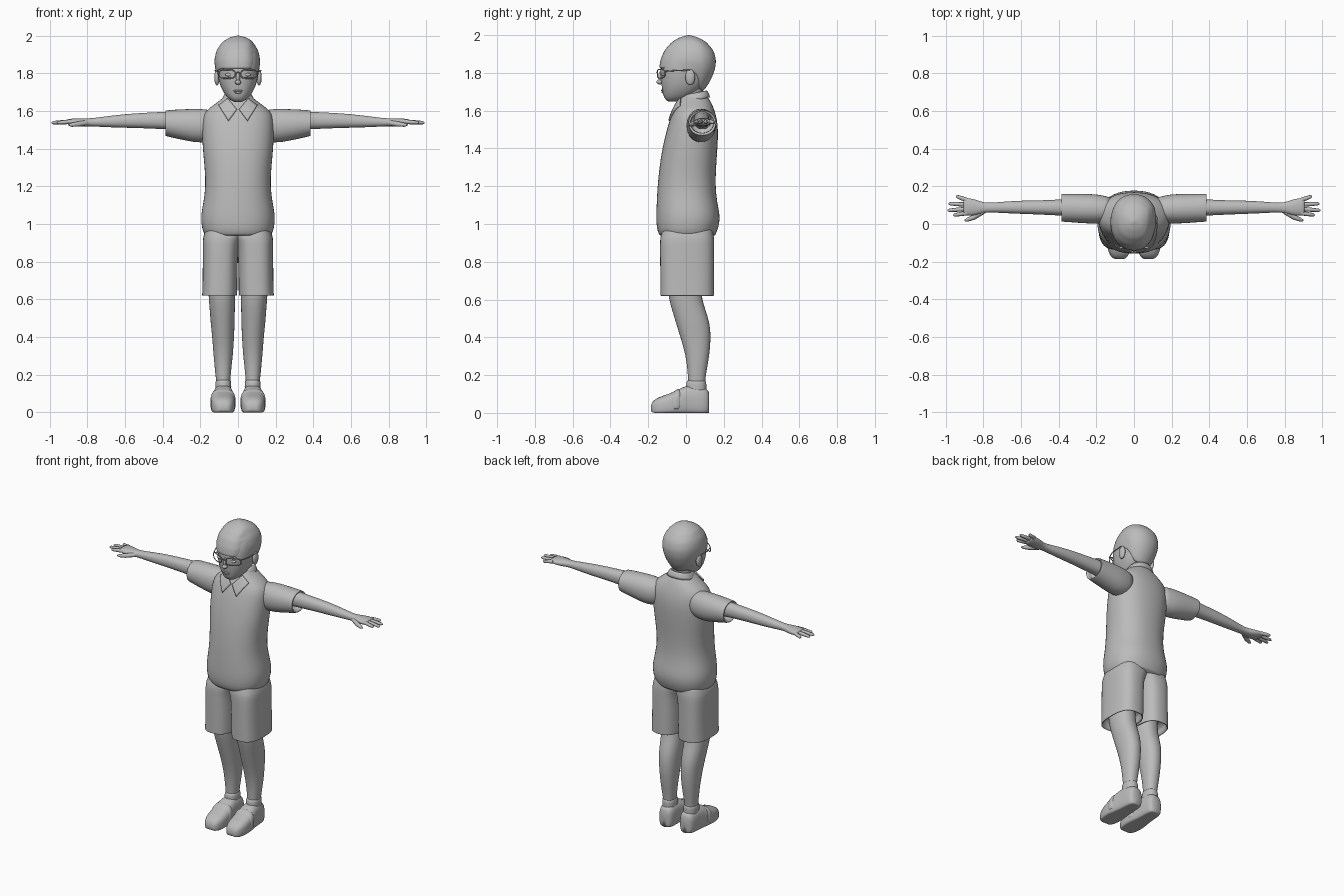
import bpy, bmesh, math
from mathutils import Vector

if "Cube" in bpy.data.objects:
    bpy.data.objects.remove(bpy.data.objects["Cube"], do_unlink=True)

grey = bpy.data.materials.new("plain_grey")
grey.use_nodes = True
colour = (0.5, 0.5, 0.5, 1)
grey.diffuse_color = colour
grey.node_tree.nodes["Principled BSDF"].inputs["Base Color"].default_value = colour
SIDES = 24


def add_object(name, data, mirror=False):
    obj = bpy.data.objects.new(name, data)
    bpy.context.collection.objects.link(obj)
    data.materials.append(grey)
    if mirror:
        obj.modifiers.new("mirror", "MIRROR")
    return obj


def add_mesh(name, bm, mirror=False, subdivide=0):
    bmesh.ops.recalc_face_normals(bm, faces=bm.faces)
    for face in bm.faces:
        face.smooth = True
    mesh = bpy.data.meshes.new(name)
    bm.to_mesh(mesh)
    bm.free()
    obj = add_object(name, mesh, mirror)
    if subdivide:
        obj.modifiers.new("smooth", "SUBSURF").levels = subdivide
        obj.modifiers["smooth"].render_levels = subdivide
    return obj


def oval(angle, low_u, high_u, low_v, high_v, power):
    """Point on a squarish oval that fills the given limits."""
    def soft(value):
        return math.copysign(abs(value) ** (2 / power), value)
    return ((low_u + high_u) / 2 + soft(math.cos(angle)) * (high_u - low_u) / 2,
            (low_v + high_v) / 2 + soft(math.sin(angle)) * (high_v - low_v) / 2)


def angles():
    return [2 * math.pi * i / SIDES for i in range(SIDES)]


def skin_rings(bm, rings, caps=True):
    for a, b in zip(rings, rings[1:]):
        for i in range(SIDES):
            j = (i + 1) % SIDES
            bm.faces.new((a[i], a[j], b[j], b[i]))
    if caps:
        crease = bm.edges.layers.float.new("crease_edge")
        for ring in (rings[0], rings[-1]):
            for edge in bm.faces.new(ring).edges:
                edge[crease] = 1


def loft(name, rows, axis="Z", power=2.2, mirror=False, tilt=0, floor=None):
    """Rows hold the position on the axis, then limits on the other two axes."""
    bm = bmesh.new()
    rings = []
    for t, *limits in rows:
        ring = []
        for angle in angles():
            u, v = oval(angle, *limits, power)
            p = {"X": (t, u, v), "Y": (u, t, v), "Z": (u, v, t + tilt * v)}[axis]
            if floor is not None:
                p = (p[0], p[1], max(p[2], floor))
            ring.append(bm.verts.new(p))
        rings.append(ring)
    skin_rings(bm, rings)
    return add_mesh(name, bm, mirror, 1)


def both(rows):
    return [(z, -half, half, front, back) for z, half, front, back in rows]


def hem(rows, depth, inset):
    """Fold the first row inwards to leave a hollow cuff."""
    t, a, b, c, d = rows[0]
    inner = (a + inset, b - inset, c + inset, d - inset)
    return [(t + depth, *inner), (t, *inner), rows[0]] + rows


def blob(name, place, size, mirror=False, tilt=0):
    bm = bmesh.new()
    bmesh.ops.create_uvsphere(bm, u_segments=20, v_segments=12, radius=1)
    bmesh.ops.scale(bm, vec=size, verts=bm.verts)
    bmesh.ops.translate(bm, vec=place, verts=bm.verts)
    return add_mesh(name, bm, mirror)


def rod(name, points, radii, mirror=False, closed=False):
    curve = bpy.data.curves.new(name, "CURVE")
    curve.dimensions = "3D"
    curve.bevel_depth = 1
    curve.bevel_resolution = 2
    curve.use_fill_caps = True
    spline = curve.splines.new("POLY")
    spline.points.add(len(points) - 1)
    for i, point in enumerate(points):
        spline.points[i].co = (*point, 1)
        spline.points[i].radius = radii[min(i, len(radii) - 1)]
    spline.use_cyclic_u = closed
    spline.use_smooth = True
    return add_object(name, curve, mirror)


# Vest with a bloused hem and sloping shoulders
vest = loft("vest", both([
    (.94, .175, -.14, .155), (.96, .188, -.152, .165), (1, .196, -.158, .178),
    (1.05, .198, -.159, .181), (1.12, .184, -.156, .165), (1.2, .173, -.152, .157),
    (1.3, .178, -.142, .16), (1.4, .189, -.127, .168), (1.5, .193, -.103, .172),
    (1.56, .19, -.084, .164), (1.6, .175, -.067, .152), (1.635, .125, -.049, .139),
    (1.665, .085, -.036, .122), (1.69, .06, -.02, .1)]), power=2.3)

# Short sleeves, bare arms and palms
loft("sleeve", hem([
    (.386, .012, .16, 1.468, 1.602), (.36, .011, .16, 1.46, 1.606),
    (.28, .004, .16, 1.443, 1.61), (.19, .0, .16, 1.425, 1.613),
    (.12, .01, .14, 1.45, 1.6)], -.04, .014), "X", 2.1, mirror=True)
loft("arm", [
    (.3, .04, .135, 1.5, 1.6), (.4, .045, .13, 1.503, 1.595),
    (.5, .05, .125, 1.508, 1.59), (.58, .053, .125, 1.51, 1.585),
    (.68, .057, .12, 1.513, 1.574), (.76, .062, .112, 1.517, 1.563),
    (.8, .059, .114, 1.519, 1.56), (.84, .045, .13, 1.517, 1.562),
    (.88, .044, .138, 1.522, 1.56), (.905, .05, .137, 1.53, 1.555)], "X", mirror=True)

# Fingers and thumbs
fingers = {"index": (.058, .96, .047), "middle": (.08, .99, .072),
           "ring": (.103, .985, .108), "little": (.126, .945, .148)}
for finger, (root, tip_x, tip_y) in fingers.items():
    start, end = Vector((.885, root, 1.543)), Vector((tip_x, tip_y, 1.537))
    rod(finger + "_finger", [start.lerp(end, s) for s in (0, .5, .9, 1)],
        [.012, .011, .009, .003], mirror=True)
rod("thumb", [(.8, .066, 1.537), (.85, .036, 1.53), (.885, .022, 1.526), (.9, .018, 1.525)],
    [.014, .014, .01, .003], mirror=True)

# Shorts, legs and socks
loft("shorts_leg", hem([
    (.62, .004, .191, -.136, .149), (.64, .003, .19, -.136, .149),
    (.8, .001, .187, -.138, .15), (.9, -.003, .187, -.138, .15),
    (.93, -.03, .187, -.138, .15), (.98, -.03, .17, -.12, .14)], .05, .012),
    power=2.7, mirror=True)
loft("leg", [
    (.1, .045, .115, .01, .1), (.15, .042, .114, .012, .1), (.2, .039, .12, .01, .105),
    (.3, .027, .13, 0, .124), (.4, .02, .137, -.03, .133), (.48, .018, .146, -.055, .126),
    (.55, .016, .151, -.076, .102), (.62, .015, .157, -.096, .08),
    (.72, .015, .16, -.1, .08)], mirror=True)
loft("sock_cuff", [
    (.11, .036, .12, .0, .108), (.14, .035, .121, .0, .108),
    (.168, .036, .12, .002, .108), (.172, .044, .112, .01, .1)], mirror=True)

# Shoes with flat soles and a strap
loft("shoe", [
    (-.186, .055, .1, .012, .035), (-.18, .038, .118, -.01, .06),
    (-.15, .02, .138, -.02, .083), (-.09, .013, .147, -.02, .1),
    (-.04, .016, .143, -.02, .126), (.01, .023, .133, -.02, .148),
    (.07, .024, .129, -.02, .145), (.11, .028, .123, -.02, .13),
    (.121, .045, .106, .0, .11)], "Y", 2.8, mirror=True, floor=0)
loft("shoe_strap", [
    (-.075, .02, .14, 0, .1), (-.07, .011, .149, -.02, .112),
    (-.035, .012, .147, -.02, .133), (-.03, .02, .138, 0, .12)],
    "Y", 2.8, mirror=True, floor=.02)

# Neck and head
loft("neck", both([(1.58, .062, -.035, .09), (1.66, .056, -.032, .085),
                   (1.76, .06, -.03, .095)]))
loft("head", both([
    (1.648, .02, -.092, -.04), (1.658, .044, -.112, .0), (1.685, .07, -.122, .05),
    (1.73, .095, -.13, .1), (1.78, .108, -.136, .125), (1.84, .115, -.138, .14),
    (1.9, .112, -.118, .14), (1.95, .09, -.08, .115), (1.98, .045, -.03, .07)]), power=2.3)


def lookup(table, key):
    """Blend between the two table rows on either side of the key."""
    for a, b in zip(table, table[1:]):
        if key <= b[0]:
            s = max(0, (key - a[0]) / (b[0] - a[0]))
            return [p + (q - p) * s for p, q in zip(a, b)][1:]
    return table[-1][1:]


# Hair shell with a fringe, a nape and a side parting
hair_shape = both([
    (1.69, .07, -.13, .085), (1.76, .105, -.14, .132), (1.82, .122, -.144, .156),
    (1.87, .127, -.137, .161), (1.92, .116, -.115, .147), (1.965, .086, -.075, .107),
    (1.99, .046, -.03, .06), (2, .004, .01, .018)])
hairline = [(-1, 1.825), (-.5, 1.82), (-.2, 1.79), (.1, 1.82), (.3, 1.79), (.6, 1.72), (1, 1.7)]
bm = bmesh.new()
rings = []
for step in range(17):
    share = math.sin(math.pi / 2 * step / 16)
    ring = []
    for angle in angles():
        edge = lookup(hairline, math.sin(angle))[0]
        z = edge + (2 - edge) * share
        x, y = oval(angle, *lookup(hair_shape, z), 2.2)
        if x > .075 and y < .08:
            x, y = x * .94, y + .012
        ring.append(bm.verts.new((x, y, z)))
    rings.append(ring)
skin_rings(bm, rings, caps=False)
bm.faces.new(rings[-1])
hair = add_mesh("hair", bm)
hair.modifiers.new("thickness", "SOLIDIFY").thickness = .014
smooth = hair.modifiers.new("smooth", "SUBSURF")
smooth.levels = smooth.render_levels = 1

# Ears and facial features
blob("ear", (.112, .022, 1.777), (.014, .026, .042), mirror=True)
blob("nose_tip", (0, -.139, 1.752), (.016, .018, .013))
blob("nose_bridge", (0, -.132, 1.778), (.01, .015, .032))
blob("upper_lip", (0, -.124, 1.707), (.026, .008, .005))
blob("lower_lip", (0, -.122, 1.698), (.02, .008, .006))
blob("eye", (.048, -.121, 1.792), (.02, .009, .009), mirror=True)
blob("eyebrow", (.05, -.124, 1.822), (.028, .008, .004), mirror=True)

# Glasses
rim = []
for angle in angles():
    x, z = oval(angle, .016, .1, 1.773, 1.818, 3.5)
    rim.append((x, -.152 + 4 * x * x, z))
rod("glasses_rim", rim, [.003], mirror=True, closed=True)
rod("glasses_bridge", [(-.018, -.151, 1.8), (0, -.155, 1.804), (.018, -.151, 1.8)], [.003])
rod("glasses_temple", [(.098, -.113, 1.808), (.119, -.06, 1.812), (.122, .02, 1.815)],
    [.003], mirror=True)

# Collar band and folded points lying on the vest
loft("collar_band", both([
    (1.645, .09, -.036, .128), (1.675, .076, -.03, .12), (1.69, .066, -.024, .108),
    (1.675, .058, -.02, .1)]), tilt=.2)
corners = [Vector(p) for p in ((.006, -.3, 1.605), (.05, -.3, 1.545),
                               (.052, -.3, 1.662), (.1, -.3, 1.625))]
bm = bmesh.new()
grid = [[bm.verts.new(corners[0].lerp(corners[1], i / 8).lerp(
    corners[2].lerp(corners[3], i / 8), j / 8)) for i in range(9)] for j in range(9)]
for low, high in zip(grid, grid[1:]):
    for i in range(8):
        bm.faces.new((low[i], low[i + 1], high[i + 1], high[i]))
collar = add_mesh("collar_point", bm)
wrap = collar.modifiers.new("drape", "SHRINKWRAP")
wrap.target = vest
wrap.wrap_method = "PROJECT"
wrap.use_project_y = True
wrap.wrap_mode = "ABOVE_SURFACE"
wrap.offset = .006
collar.modifiers.new("thickness", "SOLIDIFY").thickness = .008
collar.modifiers["thickness"].offset = 0
collar.modifiers.new("mirror", "MIRROR")
